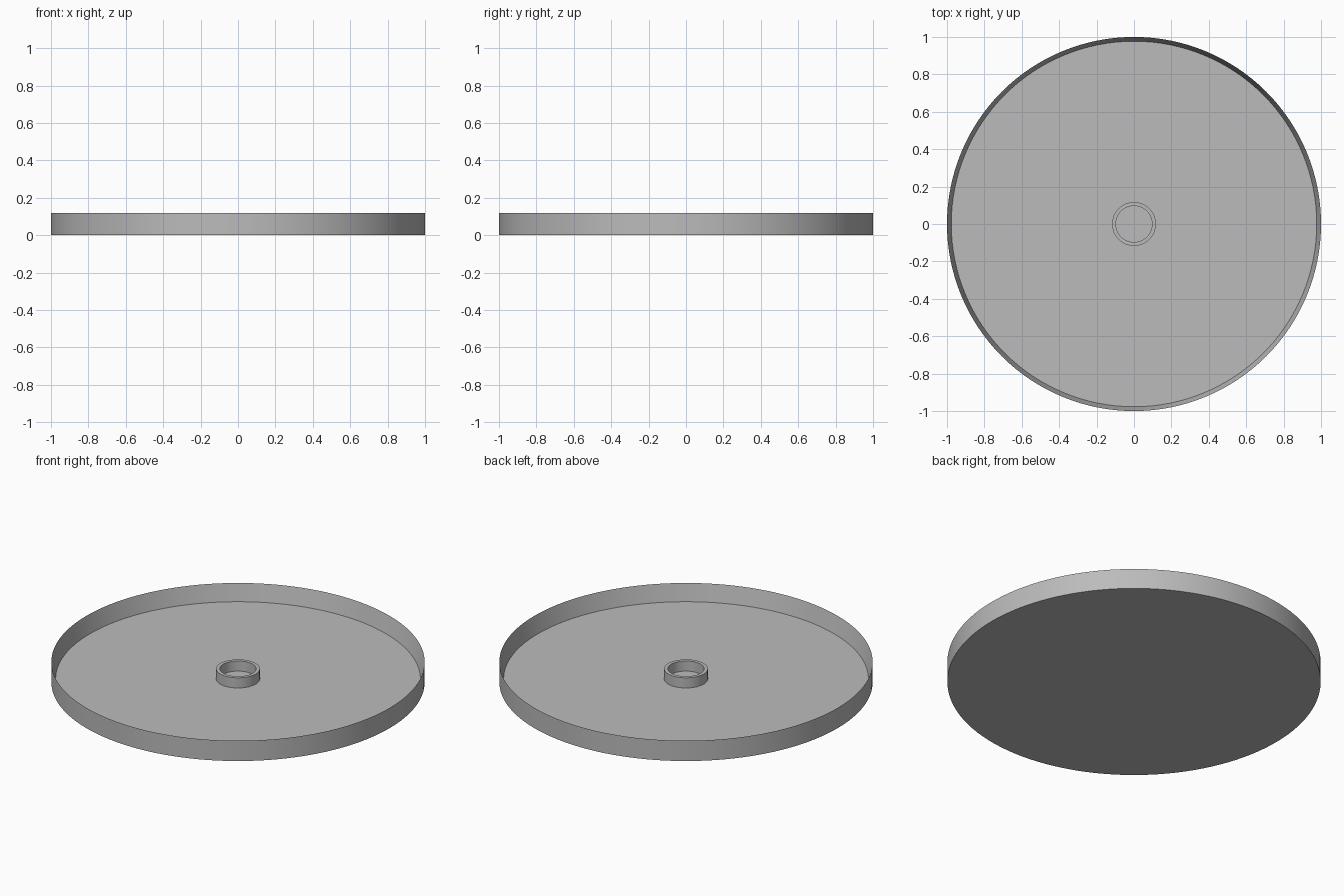
import bpy, bmesh, math

cube = bpy.data.objects.get("Cube")
if cube:
    bpy.data.objects.remove(cube)

grey = bpy.data.materials.new("plain grey")
grey.use_nodes = True
colour = (0.5, 0.5, 0.5, 1)
grey.diffuse_color = colour
grey.node_tree.nodes["Principled BSDF"].inputs["Base Color"].default_value = colour


def lathe(name, profile, closed, segments):
    """Spin a profile of (radius, height) points about the z axis."""
    bm = bmesh.new()
    verts = [bm.verts.new((r, 0, z)) for r, z in profile]
    edges = [bm.edges.new(pair) for pair in zip(verts, verts[1:])]
    if closed:
        edges.append(bm.edges.new((verts[-1], verts[0])))
    bmesh.ops.spin(bm, geom=verts + edges, cent=(0, 0, 0), axis=(0, 0, 1),
                   angle=math.tau, steps=segments, use_duplicate=False)
    bmesh.ops.remove_doubles(bm, verts=bm.verts, dist=0.0001)
    bmesh.ops.recalc_face_normals(bm, faces=bm.faces)
    mesh = bpy.data.meshes.new(name)
    bm.to_mesh(mesh)
    bm.free()
    mesh.materials.append(grey)
    obj = bpy.data.objects.new(name, mesh)
    bpy.context.collection.objects.link(obj)
    bpy.ops.object.select_all(action='DESELECT')
    obj.select_set(True)
    bpy.context.view_layer.objects.active = obj
    bpy.ops.object.shade_smooth_by_angle(angle=math.radians(30))


# Shallow dish: flat base, upright outside, inside wall tapering to a thin rim
lathe("dish", [(0, 0), (1, 0), (1, 0.12), (0.977, 0.02), (0, 0.02)], False, 128)

# Small open collar standing at the centre of the floor
lathe("centre_collar", [(0.117, 0.019), (0.117, 0.08), (0.097, 0.08), (0.097, 0.019)],
      True, 64)
